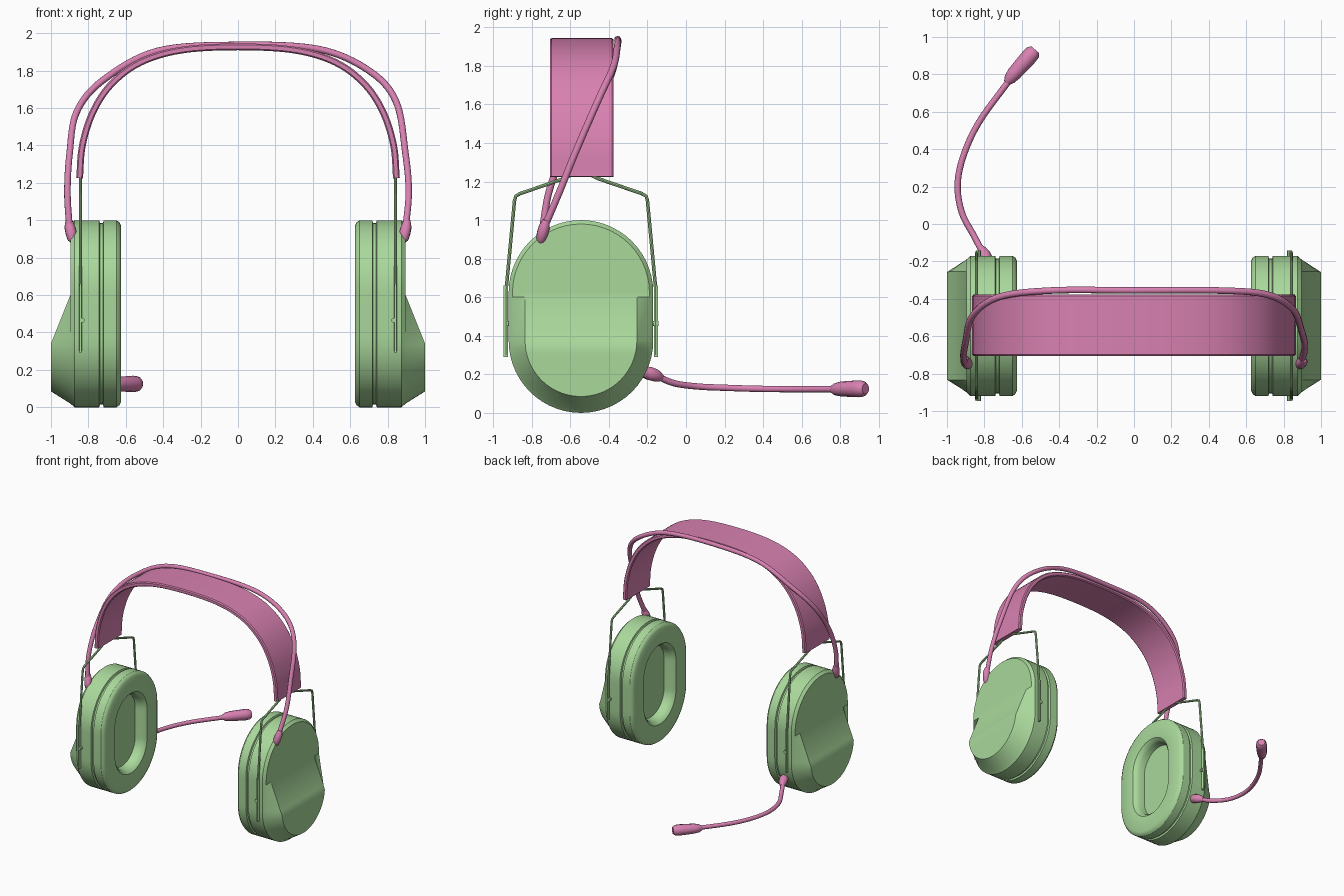
import bpy, bmesh, math
from mathutils import Vector

if "Cube" in bpy.data.objects:
    bpy.data.objects.remove(bpy.data.objects["Cube"])

CY, CZ = -0.545, 0.5          # centre of the ear cups in y and z


def material(name, rgb):
    m = bpy.data.materials.new(name)
    m.diffuse_color = (*rgb, 1)
    m.use_nodes = True
    m.node_tree.nodes["Principled BSDF"].inputs["Base Color"].default_value = m.diffuse_color
    return m


GREEN = material("green", (0.40, 0.69, 0.33))
PINK = material("pink", (0.69, 0.22, 0.44))


def smooth(ob, angle=30):
    bpy.ops.object.select_all(action='DESELECT')
    ob.select_set(True)
    bpy.context.view_layer.objects.active = ob
    bpy.ops.object.shade_smooth_by_angle(angle=math.radians(angle))


def finish(bm, name, mat):
    bmesh.ops.recalc_face_normals(bm, faces=bm.faces)
    me = bpy.data.meshes.new(name)
    bm.to_mesh(me)
    bm.free()
    ob = bpy.data.objects.new(name, me)
    bpy.context.collection.objects.link(ob)
    me.materials.append(mat)
    smooth(ob)
    return ob


def catmull(pts, n=8):
    """Smooth path through points of any dimension."""
    p = [Vector(q) for q in pts]
    p = [2 * p[0] - p[1]] + p + [2 * p[-1] - p[-2]]
    out = []
    for a, b, c, d in zip(p, p[1:], p[2:], p[3:]):
        for k in range(n):
            t = k / n
            out.append(0.5 * (2 * b + (c - a) * t + (2 * a - 5 * b + 4 * c - d) * t * t
                              + (3 * b - a - 3 * c + d) * t ** 3))
    return out + [p[-2]]


def tube(name, pts, mat, sides=2):
    """Round tube; each point is x, y, z, radius."""
    cu = bpy.data.curves.new(name, 'CURVE')
    cu.dimensions = '3D'
    cu.bevel_depth = 1
    cu.bevel_resolution = sides
    cu.use_fill_caps = True
    sp = cu.splines.new('POLY')
    sp.points.add(len(pts) - 1)
    for q, v in zip(sp.points, pts):
        q.co = (v[0], v[1], v[2], 1)
        q.radius = v[3]
    ob = bpy.data.objects.new(name, cu)
    bpy.context.collection.objects.link(ob)
    cu.materials.append(mat)
    bpy.ops.object.select_all(action='DESELECT')
    ob.select_set(True)
    bpy.context.view_layer.objects.active = ob
    bpy.ops.object.convert(target='MESH')
    smooth(bpy.context.object, 40)


def stadium(inset):
    """Upright rounded outline, starting at the top, mirrored in y."""
    r = 0.375 - inset
    n = 14
    arc = [(r * math.cos(a), r * math.sin(a))
           for a in (math.pi / 2 * (1 - i / n) for i in range(n + 1))]
    half = [(y, z + 0.125) for y, z in arc] + [(r, 0.1)]
    half += [(y, -z - 0.125) for y, z in reversed(arc)]
    loop = half + [(-y, z) for y, z in reversed(half[1:-1])]
    return [(CY + y, CZ + z) for y, z in loop]


def loft(name, rings, s, mat):
    """Bridge stadium rings (x or x(z), inset) and cap both ends."""
    bm = bmesh.new()
    loops = []
    for x, inset in rings:
        loops.append([bm.verts.new((s * (x(z) if callable(x) else x), y, z))
                      for y, z in stadium(inset)])
    n = len(loops[0])
    for a, b in zip(loops, loops[1:]):
        for i in range(n):
            j = (i + 1) % n
            bm.faces.new((a[i], a[j], b[j], b[i]))
    for lp in (loops[0], loops[-1]):
        for i in range(n // 2):
            ids = dict.fromkeys((i, i + 1, n - i - 1, (n - i) % n))
            bm.faces.new([lp[k] for k in ids])
    return finish(bm, name, mat)


def box(name, size, loc, mat):
    bm = bmesh.new()
    bmesh.ops.create_cube(bm, size=1)
    for v in bm.verts:
        v.co = Vector(loc) + Vector(c * d for c, d in zip(v.co, size))
    finish(bm, name, mat)


def outer_face(z):
    # flat at the top, sloping out to the thick lower part
    return 0.896 + 0.104 * min(1, max(0, (0.60 - z) / 0.26))


for s, side in ((-1, "left"), (1, "right")):
    # Ear cushion with recessed opening
    loft(side + "_ear_cushion",
         [(0.715, 0.195), (0.67, 0.19), (0.645, 0.18), (0.627, 0.16), (0.625, 0.14), (0.625, 0.03),
          (0.635, 0.01), (0.65, 0), (0.718, 0), (0.722, 0.015), (0.732, 0.015)], s, GREEN)
    # Hard cup shell with sloped outer bulge
    loft(side + "_cup_shell",
         [(0.73, 0.015), (0.738, 0.015), (0.742, 0), (0.874, 0), (0.896, 0.02),
          (outer_face, 0.085)], s, GREEN)
    # Wire yoke
    half = [(-0.388, 0.30), (-0.388, 0.64), (-0.345, 1.10), (-0.338, 1.125), (-0.315, 1.138),
            (-0.09, 1.215), (-0.05, 1.235)]
    path = half + [(-y, z) for y, z in reversed(half)]
    tube(side + "_wire_yoke", [(s * 0.842, CY + y, z, 0.009) for y, z in path], GREEN)
    for e in (-1, 1):
        # Sliding plate and pivot pin
        box(side + "_slide_plate", (0.012, 0.022, 0.37), (s * 0.842, CY + e * 0.39, 0.475), GREEN)
        tube(side + "_pivot_pin", [(s * 0.832, CY + e * 0.35, 0.465, 0.013),
                                   (s * 0.832, CY + e * 0.402, 0.465, 0.013)], GREEN)

# Headband: swept flat strip
arch = [(0.847, 1.225), (0.832, 1.40), (0.775, 1.58), (0.675, 1.73), (0.52, 1.845), (0.30, 1.91)]
arch = catmull([(-x, z) for x, z in arch] + [(0, 1.927)] + arch[::-1], 6)
bm = bmesh.new()
prev = None
for i, p in enumerate(arch):
    t = (arch[min(i + 1, len(arch) - 1)] - arch[max(i - 1, 0)]).normalized()
    nrm = Vector((-t.y, t.x)) * 0.018
    ring = []
    for y, d, k in ((-0.706, 0.6, 1), (-0.697, 1, 1), (-0.385, 1, 1), (-0.376, 0.6, 1),
                    (-0.376, 0.6, -1), (-0.385, 1, -1), (-0.697, 1, -1), (-0.706, 0.6, -1)):
        q = p + nrm * d * k
        ring.append(bm.verts.new((q.x, y, q.y)))
    if prev:
        for j in range(8):
            k = (j + 1) % 8
            bm.faces.new((prev[j], prev[k], ring[k], ring[j]))
    else:
        bm.faces.new(ring)
    prev = ring
bm.faces.new(prev)
finish(bm, "headband", PINK)

# Cable running over the headband between the cups
R = 0.018
cable = [(-0.90, -0.745, 0.95), (-0.912, -0.71, 1.15), (-0.90, -0.63, 1.36), (-0.862, -0.49, 1.58),
         (-0.72, -0.39, 1.75), (-0.43, -0.355, 1.905), (0, -0.355, 1.937), (0.43, -0.355, 1.915),
         (0.70, -0.375, 1.80), (0.845, -0.45, 1.635), (0.895, -0.57, 1.36), (0.913, -0.655, 1.15),
         (0.895, -0.74, 0.95)]
tube("headband_cable", catmull([(*p, R) for p in cable]), PINK, 3)
for s, side in ((-1, "left"), (1, "right")):
    tube(side + "_cable_plug", [(s * 0.905, -0.725, 1.0, 0.018), (s * 0.90, -0.735, 0.965, 0.029),
                                (s * 0.892, -0.745, 0.93, 0.03), (s * 0.885, -0.752, 0.90, 0.026),
                                (s * 0.878, -0.757, 0.88, 0.014)], PINK, 3)

# Microphone boom, its socket and the capsule
boom = [(-0.80, -0.17, 0.20), (-0.855, -0.065, 0.155), (-0.92, 0.06, 0.137), (-0.943, 0.21, 0.13),
        (-0.91, 0.37, 0.125), (-0.825, 0.55, 0.123), (-0.665, 0.77, 0.123)]
tube("microphone_boom", catmull([(*p, 0.017) for p in boom]), PINK, 3)
tube("boom_socket", [(-0.785, -0.225, 0.215, 0.03), (-0.79, -0.19, 0.205, 0.036),
                     (-0.802, -0.16, 0.195, 0.034), (-0.812, -0.14, 0.187, 0.026),
                     (-0.82, -0.125, 0.18, 0.017)], PINK, 3)
tube("microphone_capsule", [(-0.68, 0.755, 0.123, 0.018), (-0.665, 0.775, 0.123, 0.032),
                            (-0.64, 0.805, 0.124, 0.039), (-0.56, 0.895, 0.125, 0.044),
                            (-0.54, 0.918, 0.125, 0.041), (-0.528, 0.932, 0.125, 0.028)], PINK, 4)
